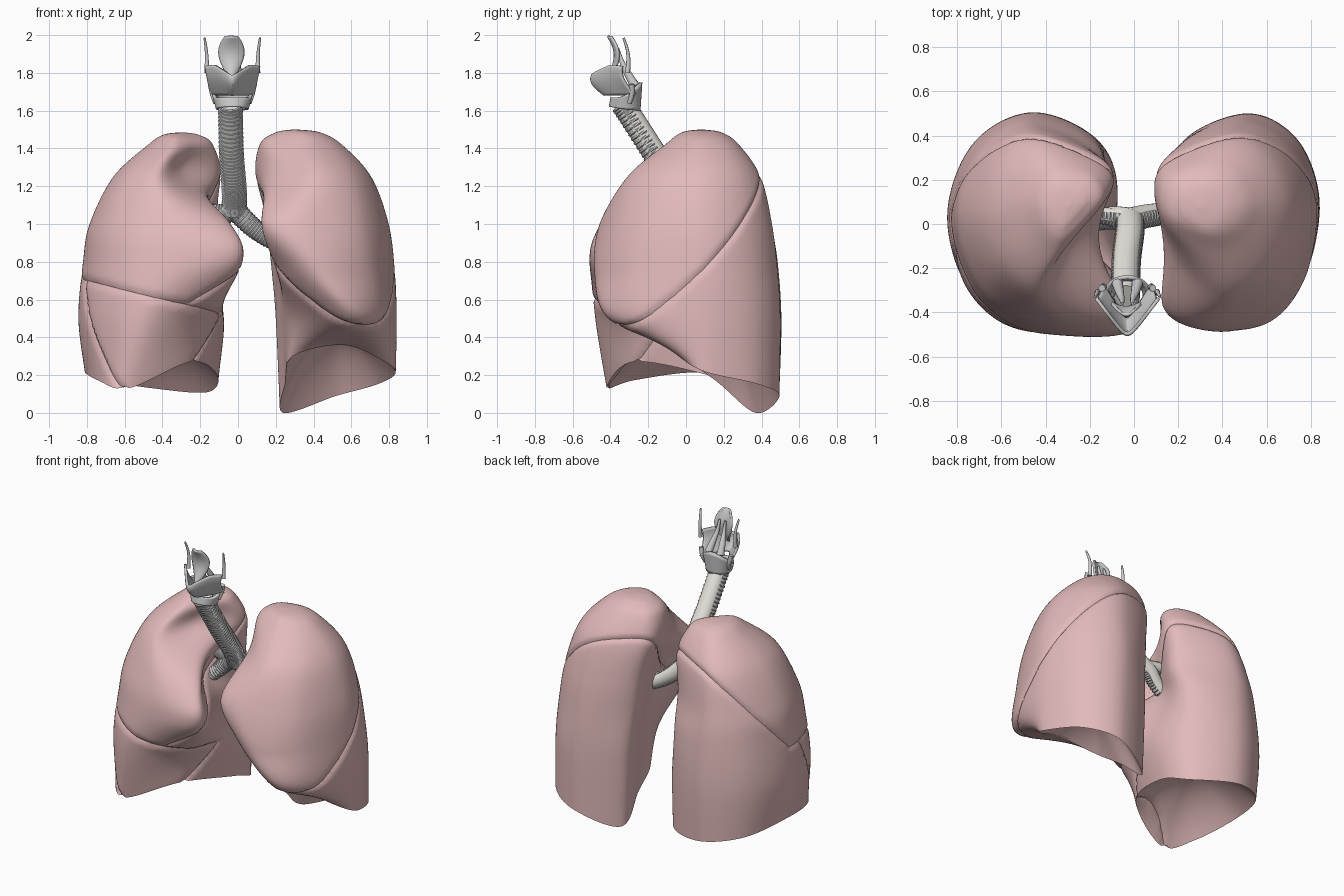
import bpy, bmesh, math
from mathutils import Vector, kdtree

if "Cube" in bpy.data.objects:
    bpy.data.objects.remove(bpy.data.objects["Cube"])

def material(name, rgb):
    m = bpy.data.materials.new(name)
    m.diffuse_color = (*rgb, 1)
    m.use_nodes = True
    m.node_tree.nodes["Principled BSDF"].inputs["Base Color"].default_value = m.diffuse_color
    return m

PINK = material("lung_pink", (0.76, 0.49, 0.49))
CREAM = material("airway_cream", (0.82, 0.79, 0.74))
GREY = material("cartilage_grey", (0.54, 0.56, 0.57))

def finish(bm, name, mat, angle=45):
    me = bpy.data.meshes.new(name)
    bm.to_mesh(me)
    bm.free()
    ob = bpy.data.objects.new(name, me)
    bpy.context.collection.objects.link(ob)
    me.materials.append(mat)
    bpy.ops.object.select_all(action='DESELECT')
    ob.select_set(True)
    bpy.context.view_layer.objects.active = ob
    bpy.ops.object.shade_smooth_by_angle(angle=math.radians(angle))
    return ob

def spline(pts, n, closed=False):
    """n samples of a Catmull-Rom curve through pts"""
    k, out = len(pts), []
    for i in range(n):
        u = i * k / n if closed else i * (k - 1) / (n - 1)
        j = int(u) if closed else min(int(u), k - 2)
        t = u - j
        g = (lambda q: pts[q % k]) if closed else (lambda q: pts[max(0, min(k - 1, q))])
        a, b, c, d = g(j - 1), g(j), g(j + 1), g(j + 2)
        out.append(0.5 * (2 * b + (c - a) * t + (2 * a - 5 * b + 4 * c - d) * t * t
                          + (3 * b - a - 3 * c + d) * t ** 3))
    return out

def grid(bm, rows, closed):
    vs = [[bm.verts.new(p) for p in r] for r in rows]
    n = len(vs[0])
    for r0, r1 in zip(vs, vs[1:]):
        for i in range(n if closed else n - 1):
            j = (i + 1) % n
            bm.faces.new((r0[i], r0[j], r1[j], r1[i]))
    return vs

# ---- lungs: sections are lateral, back, back-medial, medial, front-medial, front
def section(zs, pts):
    zs = zs if isinstance(zs, tuple) else (zs,) * 6
    L, B, BM, M, FM, F = [Vector((*p, z)) for p, z in zip(pts, zs)]
    def corner(e):
        return Vector((e.x + 0.70 * (L.x - e.x), L.y + 0.70 * (e.y - L.y), (L.z + e.z) / 2))
    return [L, corner(B), B, BM, M, FM, F, corner(F)]

def lung(side, sections, apex, dome, planes, classify, names):
    N, M, CAP = 112, 90, 16
    rings = [section(*s) for s in sections]
    apex, dome = Vector(apex), Vector(dome)
    last = rings[-1]
    rings.append([Vector((*p.lerp(apex, 0.45).xy, p.z + 0.8 * (apex.z - p.z))) for p in last])
    rings.append([p.lerp(apex, 0.93) for p in last])
    for p in rings[-1]:
        p.z = apex.z
    rings = [spline(r, N, True) for r in rings]
    cols = [spline([r[i] for r in rings], M) for i in range(N)]
    rows = [[cols[i][j] for i in range(N)] for j in range(M)]
    # concave base over the diaphragm
    cap = []
    for k in range(1, CAP):
        s = k / CAP
        cap.append([Vector((*dome.lerp(p, s).xy, dome.z + (p.z - dome.z) * s * s)) for p in rows[0]])
    rows = cap + rows
    rows = [[Vector((p.x * side, p.y, p.z)) for p in r] for r in rows]
    bm = bmesh.new()
    vs = grid(bm, rows, True)
    bm.faces.new(vs[0])
    bm.faces.new(vs[-1])
    bmesh.ops.recalc_face_normals(bm, faces=bm.faces)
    # cut the fissures and sort faces into lobes
    for a, b, c in planes:
        bmesh.ops.bisect_plane(bm, geom=bm.verts[:] + bm.edges[:] + bm.faces[:], dist=0.002,
                               plane_co=(0, 0, a), plane_no=Vector((-c * side, -b, 1)).normalized())
    for f in bm.faces:
        p = f.calc_center_median()
        f.material_index = classify([p.z - (a + b * p.y + c * p.x * side) for a, b, c in planes])
    # press a soft groove along the fissures
    bm.normal_update()
    seam = [v.co.copy() for v in bm.verts if len({f.material_index for f in v.link_faces}) > 1]
    tree = kdtree.KDTree(len(seam))
    for i, co in enumerate(seam):
        tree.insert(co, i)
    tree.balance()
    moves = [(v, v.normal * 0.013 * math.exp(-(tree.find(v.co)[2] / 0.013) ** 2)) for v in bm.verts]
    for v, d in moves:
        v.co -= d
    for i, name in enumerate(names):
        part = bm.copy()
        bmesh.ops.delete(part, geom=[f for f in part.faces if f.material_index != i], context='FACES')
        for f in part.faces:
            f.material_index = 0
        finish(part, name, PINK)
    bm.free()

OBLIQUE = (1.115, 0.92, -0.527)
lung(1, [
    ((.215, .09, 0, .16, .30, .36), [(.835, .11), (.52, .495), (.24, .37), (.25, .17), (.29, -.02), (.55, -.08)]),
    (.50, [(.84, .09), (.51, .50), (.22, .37), (.235, .12), (.32, -.16), (.58, -.41)]),
    (.75, [(.83, .07), (.48, .485), (.195, .34), (.215, .07), (.22, -.29), (.42, -.485)]),
    (1.0, [(.797, .05), (.46, .455), (.165, .31), (.19, -.04), (.13, -.37), (.34, -.455)]),
    (1.25, [(.705, .07), (.42, .395), (.14, .29), (.10, .10), (.19, -.15), (.40, -.31)]),
    (1.42, [(.55, .08), (.36, .28), (.165, .23), (.115, .11), (.17, -.02), (.35, -.11)]),
], (.30, .08, 1.50), (.53, .2, .42), [OBLIQUE],
    lambda d: 0 if d[0] > 0 else 1, ["left_upper_lobe", "left_lower_lobe"])

lung(-1, [
    ((.215, .13, .11, .20, .27, .13), [(.81, .06), (.45, .495), (.16, .37), (.11, .12), (.25, -.28), (.58, -.42)]),
    (.50, [(.845, .03), (.46, .505), (.165, .38), (.075, .12), (.165, -.29), (.47, -.48)]),
    (.80, [(.82, .02), (.46, .485), (.15, .34), (.15, .02), (-.02, -.44), (.34, -.50)]),
    (1.0, [(.785, .02), (.45, .45), (.12, .26), (.21, -.07), (.04, -.38), (.33, -.45)]),
    (1.25, [(.66, .05), (.42, .39), (.13, .28), (.11, .13), (.28, -.09), (.42, -.29)]),
    (1.42, [(.475, .08), (.34, .26), (.18, .22), (.135, .12), (.22, 0), (.34, -.11)]),
], (.30, .08, 1.485), (.45, .05, .40), [OBLIQUE, (.615, 1.6, .3), (.5, 0, .25)],
    lambda d: 0 if d[0] > 0 and d[2] > 0 else (1 if d[2] < 0 and d[1] > 0 else 2),
    ["right_upper_lobe", "right_middle_lobe", "right_lower_lobe"])

# ---- airway: smooth tubes with open cartilage rings
def sweep(bm, pts, radii, sides):
    rows = []
    for i, p in enumerate(pts):
        t = (pts[min(i + 1, len(pts) - 1)] - pts[max(i - 1, 0)]).normalized()
        ref = Vector((0, 1, 0)) if abs(t.y) < 0.9 else Vector((1, 0, 0))
        u = (ref - t * ref.dot(t)).normalized()
        w = t.cross(u)
        rows.append([p + radii[i] * (u * math.cos(a) + w * math.sin(a))
                     for a in (2 * math.pi * k / sides for k in range(sides))])
    vs = grid(bm, rows, True)
    bm.faces.new(vs[0])
    bm.faces.new(vs[-1])
    bmesh.ops.recalc_face_normals(bm, faces=bm.faces)

def tube(name, ctrl, r0, r1, mat, sides=24, n=24):
    bm = bmesh.new()
    pts = spline([Vector(p) for p in ctrl], n)
    sweep(bm, pts, [r0 + (r1 - r0) * i / (n - 1) for i in range(n)], sides)
    return finish(bm, name, mat)

def airway(name, ctrl, r0, r1, rings):
    tube(name, ctrl, r0, r1, CREAM)
    pts = spline([Vector(p) for p in ctrl], rings + 1)
    bm = bmesh.new()
    for i in range(rings):
        p, t = pts[i], (pts[i + 1] - pts[i]).normalized()
        u = (Vector((0, -1, 0)) + t * t.y).normalized()
        w = t.cross(u)
        r = r0 + (r1 - r0) * i / rings - .004
        arc = [p + r * (u * math.cos(a) + w * math.sin(a))
               for a in (math.radians(-118 + 236 * k / 20) for k in range(21))]
        sweep(bm, arc, [0.009] * 21, 6)
    finish(bm, name + "_rings", GREY)

airway("trachea", [(-.04, -.33, 1.63), (-.035, -.17, 1.38), (-.02, -.04, 1.18), (-.02, .02, 1.06)], .062, .063, 38)
airway("left_bronchus", [(-.02, .02, 1.08), (.07, .04, .99), (.17, .05, .92), (.3, .06, .86)], .055, .042, 22)
airway("right_bronchus", [(-.02, .02, 1.08), (-.1, .03, 1.03), (-.17, .02, .96), (-.27, .02, .88)], .055, .04, 18)
airway("right_upper_bronchus", [(-.08, .03, 1.06), (-.16, .04, 1.07), (-.26, .05, 1.09)], .042, .032, 11)

# ---- larynx
CX = -.03
def sheet(name, fn, nu, nv, thick, closed=False):
    bm = bmesh.new()
    grid(bm, [[Vector(fn(i / (nu if closed else nu - 1), j / (nv - 1))) for i in range(nu)]
              for j in range(nv)], closed)
    bmesh.ops.recalc_face_normals(bm, faces=bm.faces)
    ob = finish(bm, name, GREY)
    mod = ob.modifiers.new("thickness", 'SOLIDIFY')
    mod.thickness, mod.offset = thick, 0
    return ob

def thyroid(u, v):
    s = 2 * u - 1
    q = math.sqrt(s * s + .03) - .17
    top = 1.785 + .06 * min(1, 1.5 * abs(s)) - .01 * s ** 4
    return (CX + s * (.112 + .03 * v), -.43 - .07 * math.sin(1.9 * v) + .19 * q, 1.685 + (top - 1.685) * v)
sheet("thyroid_cartilage", thyroid, 33, 12, .016)

def cricoid(u, v):
    a = 2 * math.pi * u
    back = (1 + math.sin(a)) / 2
    return (CX + (.078 + .02 * v) * math.cos(a), -.325 + .075 * math.sin(a) + .01 * v,
            1.60 + .02 * (1 - back) + v * (.05 + .1 * back ** 2))
sheet("cricoid_cartilage", cricoid, 36, 8, .018, True)

def epiglottis(u, v):
    s = 2 * u - 1
    w = .012 + .055 * math.sin(math.pi * min(1, v ** 1.3 * .92)) ** .8
    return (CX - .005 + s * w, -.42 + .05 * math.sin(2.6 * v) - .02 * v * v + .02 * s * s, 1.77 + .225 * v)
sheet("epiglottis", epiglottis, 13, 20, .012)

for side, tag in ((-1, "right"), (1, "left")):
    def P(x, y, z):
        return (CX + side * x, y, z)
    tube(tag + "_upper_horn", [P(.135, -.31, 1.80), P(.135, -.305, 1.86), P(.138, -.31, 1.92), P(.147, -.33, 1.985)],
         .014, .006, GREY, 10, 14)
    tube(tag + "_lower_horn", [P(.115, -.29, 1.74), P(.105, -.285, 1.69), P(.09, -.30, 1.64)], .016, .012, GREY, 10, 10)
    tube(tag + "_arytenoid", [P(.045, -.27, 1.73), P(.035, -.31, 1.80), P(.025, -.34, 1.86), P(.022, -.36, 1.93)],
         .026, .006, GREY, 12, 14)
